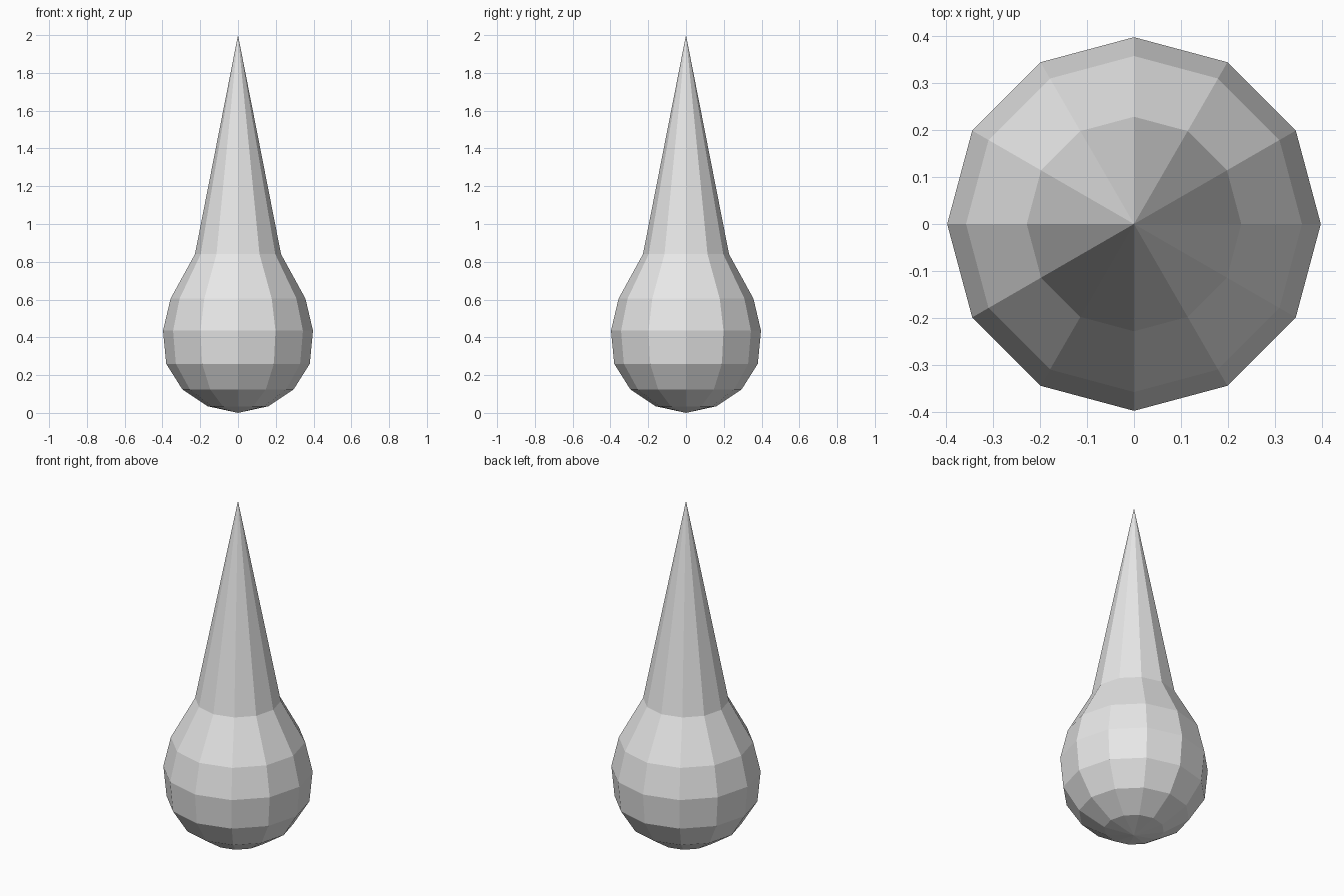
import bpy
import bmesh
from math import cos, sin, pi

cube = bpy.data.objects.get("Cube")
if cube:
    bpy.data.objects.remove(cube, do_unlink=True)

SIDES = 12

# Plain grey colour
grey = bpy.data.materials.new("light grey")
grey.use_nodes = True
colour = (0.8, 0.8, 0.8, 1.0)
grey.diffuse_color = colour
grey.node_tree.nodes["Principled BSDF"].inputs["Base Color"].default_value = colour

# Radius and height from the round belly up to the base of the spike
profile = [(0.16, 0.035), (0.295, 0.125), (0.38, 0.26),
           (0.397, 0.435), (0.357, 0.605), (0.228, 0.84)]
BOTTOM, TIP = 0.0, 2.0


def ring(bm, radius, height):
    return [bm.verts.new((radius * cos(2 * pi * i / SIDES),
                          radius * sin(2 * pi * i / SIDES), height))
            for i in range(SIDES)]


bm = bmesh.new()
rings = [ring(bm, r, z) for r, z in profile]
bottom = bm.verts.new((0, 0, BOTTOM))
tip = bm.verts.new((0, 0, TIP))

for i in range(SIDES):
    j = (i + 1) % SIDES
    # Shallow underside, belly bands and long spike
    bm.faces.new((bottom, rings[0][j], rings[0][i]))
    for low, high in zip(rings, rings[1:]):
        bm.faces.new((low[i], low[j], high[j], high[i]))
    bm.faces.new((rings[-1][i], rings[-1][j], tip))

mesh = bpy.data.meshes.new("teardrop_body")
bm.to_mesh(mesh)
bm.free()
mesh.materials.append(grey)
body = bpy.data.objects.new("teardrop_body", mesh)
bpy.context.collection.objects.link(body)
